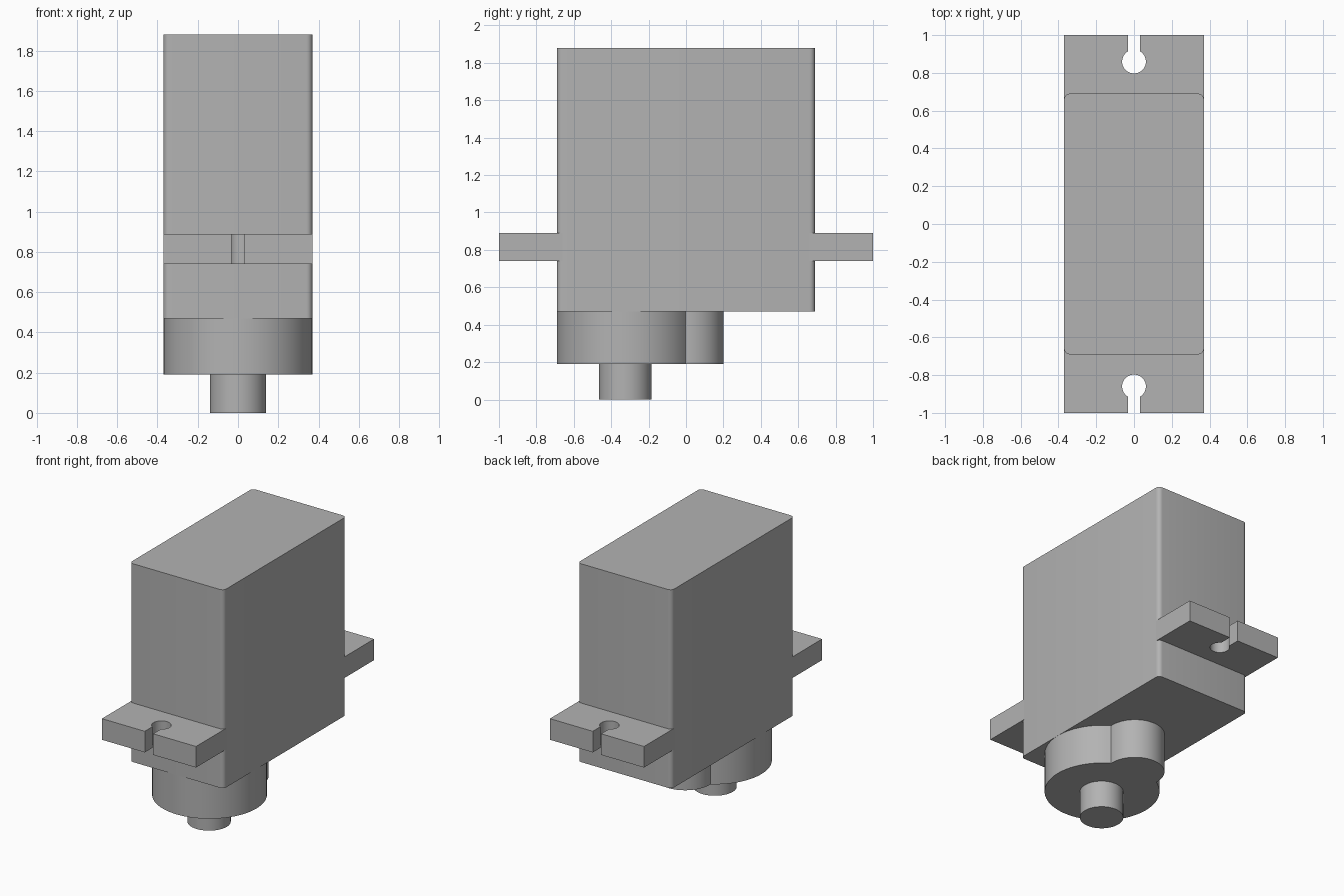
import bpy, bmesh
from math import sin, cos, pi, sqrt, atan2, asin, radians

cube = bpy.data.objects.get("Cube")
if cube:
    bpy.data.objects.remove(cube, do_unlink=True)

grey = bpy.data.materials.new("plain grey")
grey.use_nodes = True
grey.diffuse_color = (0.45, 0.45, 0.45, 1)
grey.node_tree.nodes["Principled BSDF"].inputs["Base Color"].default_value = (0.45, 0.45, 0.45, 1)

HALF_W, HALF_L = 0.37, 0.69
CORNER = 0.03


def arc(cx, cy, r, start, end, steps):
    """Points along a circular arc, both ends included."""
    return [(cx + r * cos(start + (end - start) * i / steps),
             cy + r * sin(start + (end - start) * i / steps)) for i in range(steps + 1)]


def prism(name, outline, z0, z1):
    """Extrude a flat outline upward from z0 to z1."""
    bm = bmesh.new()
    base = bm.faces.new([bm.verts.new((x, y, z0)) for x, y in outline])
    top = bmesh.ops.extrude_face_region(bm, geom=[base])["geom"]
    bmesh.ops.translate(bm, vec=(0, 0, z1 - z0),
                        verts=[v for v in top if isinstance(v, bmesh.types.BMVert)])
    bmesh.ops.recalc_face_normals(bm, faces=bm.faces)
    mesh = bpy.data.meshes.new(name)
    bm.to_mesh(mesh)
    bm.free()
    mesh.materials.append(grey)
    obj = bpy.data.objects.new(name, mesh)
    bpy.context.collection.objects.link(obj)
    bpy.ops.object.select_all(action="DESELECT")
    obj.select_set(True)
    bpy.context.view_layer.objects.active = obj
    bpy.ops.object.shade_smooth_by_angle(angle=radians(30))
    return obj


# Case with rounded upright edges
case = []
for i, (sx, sy) in enumerate([(1, 1), (-1, 1), (-1, -1), (1, -1)]):
    case += arc(sx * (HALF_W - CORNER), sy * (HALF_L - CORNER), CORNER,
                i * pi / 2, (i + 1) * pi / 2, 6)
prism("case", case, 0.47, 1.88)

# Mounting ears, each with a keyhole slot open at the end
SLOT, HOLE, HOLE_Y = 0.033, 0.063, 0.86
gap = asin(SLOT / HOLE)
keyhole = arc(0, HOLE_Y, HOLE, pi / 2 - gap, pi / 2 + gap - 2 * pi, 32)
inner = HALF_L - CORNER
ear = [(HALF_W, inner), (HALF_W, 1), (SLOT, 1)] + keyhole
ear += [(-SLOT, 1), (-HALF_W, 1), (-HALF_W, inner)]
for name, side in (("front_ear", -1), ("back_ear", 1)):
    prism(name, [(x, side * y) for x, y in ear], 0.74, 0.89)

# Gear housing: a large round boss joined to a smaller lobe
BOSS_Y, BOSS_R, LOBE_Y, LOBE_R = -0.32, 0.37, 0.01, 0.19
dist = LOBE_Y - BOSS_Y
along = (dist ** 2 + BOSS_R ** 2 - LOBE_R ** 2) / (2 * dist)
half = sqrt(BOSS_R ** 2 - along ** 2)
a_boss = atan2(along, half)
a_lobe = atan2(along - dist, half)
housing = arc(0, BOSS_Y, BOSS_R, pi - a_boss, 2 * pi + a_boss, 64)
housing += arc(0, LOBE_Y, LOBE_R, a_lobe, pi - a_lobe, 32)[1:-1]
prism("gear_housing", housing, 0.19, 0.47)

# Output shaft
prism("output_shaft", arc(0, BOSS_Y - 0.005, 0.14, 0, 2 * pi, 48)[:-1], 0, 0.19)
